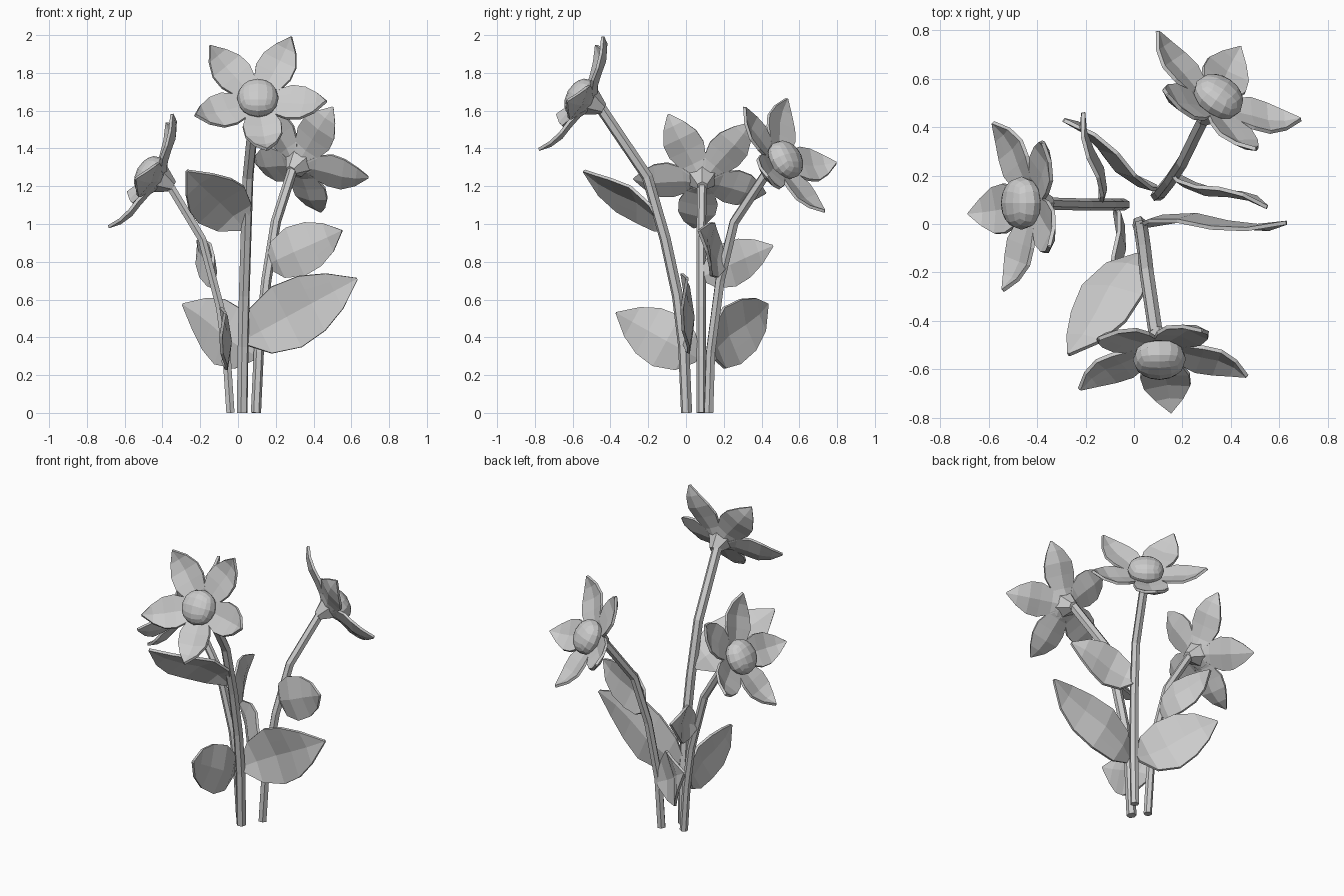
import bpy, bmesh
from math import cos, sin, radians, pi
from mathutils import Vector, Matrix

cube = bpy.data.objects.get("Cube")
if cube:
    bpy.data.objects.remove(cube)

grey = bpy.data.materials.new("pale grey")
grey.use_nodes = True
grey.diffuse_color = (0.6, 0.6, 0.6, 1)
grey.node_tree.nodes["Principled BSDF"].inputs["Base Color"].default_value = (0.6, 0.6, 0.6, 1)

# (position along blade, relative width)
LEAF = [(0, .16), (.15, .74), (.38, 1), (.6, .9), (.8, .58), (1, .03)]
PETAL = [(0, .3), (.2, .72), (.42, 1), (.62, .95), (.82, .58), (1, .03)]


def add_object(name, bm, matrix=None):
    bmesh.ops.recalc_face_normals(bm, faces=bm.faces)
    mesh = bpy.data.meshes.new(name)
    bm.to_mesh(mesh)
    bm.free()
    mesh.materials.append(grey)
    obj = bpy.data.objects.new(name, mesh)
    if matrix:
        obj.matrix_world = matrix
    bpy.context.collection.objects.link(obj)
    return obj


def blade(name, base, tip, side, outline, wave, fold, matrix=None):
    """Creased, recurving blade; side is its full width vector."""
    base, tip, side = Vector(base), Vector(tip), Vector(side)
    axis = tip - base
    back = side.cross(axis).normalized()
    bm = bmesh.new()
    rows = []
    for t, w in outline:
        row = []
        for v in (-1, -.5, 0, .5, 1):
            lift = wave * sin(2 * pi * t) + fold * w * (1 - abs(v))
            row.append(bm.verts.new(base + axis * t + side * (v * w / 2) + back * lift))
        rows.append(row)
    for a, b in zip(rows, rows[1:]):
        for i in range(4):
            bm.faces.new((a[i], a[i + 1], b[i + 1], b[i]))
    obj = add_object(name, bm, matrix)
    solid = obj.modifiers.new("thickness", "SOLIDIFY")
    solid.thickness = .016
    solid.offset = 0


def stem(name, points, radius):
    curve = bpy.data.curves.new(name, "CURVE")
    curve.dimensions = "3D"
    curve.bevel_depth = radius
    curve.bevel_resolution = 1
    curve.use_fill_caps = True
    spline = curve.splines.new("POLY")
    spline.points.add(len(points) - 1)
    for p, co in zip(spline.points, points):
        p.co = (*co, 1)
    spline.use_smooth = False
    curve.materials.append(grey)
    bpy.context.collection.objects.link(bpy.data.objects.new(name, curve))


def flower_head(name, centre, azimuth):
    # Local frame: x to the viewer's right, y up, z out of the flower
    d = Vector((cos(azimuth), sin(azimuth), 0))
    right = Vector((-d.y, d.x, 0))
    out = d * .87 + Vector((0, 0, .49))
    up = out.cross(right)
    frame = Matrix((right, up, out)).transposed().to_4x4()
    frame.translation = centre

    for i in range(5):
        a = radians(72 * i - 11)
        r, tangent = Vector((cos(a), sin(a), 0)), Vector((-sin(a), cos(a), 0))
        blade(f"{name}_petal_{i + 1}", r * .03 + Vector((0, -.01, -.125)), r * .367,
              tangent * .205, PETAL, -.014, .02, frame)

    # Flattened round centre
    bm = bmesh.new()
    bmesh.ops.create_cube(bm, size=2)
    bmesh.ops.subdivide_edges(bm, edges=bm.edges[:], cuts=3, use_grid_fill=True)
    for v in bm.verts:
        v.co = v.co.normalized() * .11
        v.co.z *= .7
        v.co += Vector((0, -.018, -.06))
    add_object(name + "_centre", bm, frame)

    # Flared cup joining the stem to the petals
    bm = bmesh.new()
    bmesh.ops.create_cone(bm, cap_ends=True, segments=6, radius1=.03, radius2=.09,
                          depth=.1, matrix=Matrix.Translation((0, -.01, -.145)))
    add_object(name + "_cup", bm, frame)


# Tall front flower
stem("tall_stem", [(.022, .003, 0), (.027, -.012, .35), (.033, -.045, .62), (.042, -.11, .92),
                   (.053, -.205, 1.25), (.09, -.455, 1.62)], .03)
flower_head("tall_flower", (.106, -.602, 1.712), radians(-89))
blade("tall_lower_leaf", (.03, -.01, .385), (.63, .005, .71), (-.16, 0, .32), LEAF, .025, .025)
blade("tall_upper_leaf", (.03, -.13, .98), (-.27, -.54, 1.28), (-.245, .04, -.19), LEAF, .02, .025)

# Side flower
stem("side_stem", [(-.04, .08, 0), (-.06, .08, .3), (-.095, .08, .56), (-.19, .08, .92),
                   (-.365, .085, 1.21)], .025)
flower_head("side_flower", (-.508, .086, 1.302), radians(180))
blade("side_lower_leaf", (-.08, .06, .29), (-.07, -.37, .53), (0, .145, .265), LEAF, .02, .022)
blade("side_upper_leaf", (-.14, .08, .72), (-.21, .46, .885), (-.01, .07, -.225), LEAF, .02, .022)

# Back flower
stem("back_stem", [(.095, .12, 0), (.11, .13, .32), (.15, .18, .7), (.2, .255, 1.01),
                   (.29, .44, 1.29)], .027)
flower_head("back_flower", (.374, .562, 1.385), radians(55))
blade("back_lower_leaf", (.1, .15, .305), (-.29, .43, .575), (.125, -.085, .3), LEAF, .025, .025)
blade("back_upper_leaf", (.16, .21, .785), (.55, .07, .965), (.1, -.02, -.255), LEAF, .02, .022)
